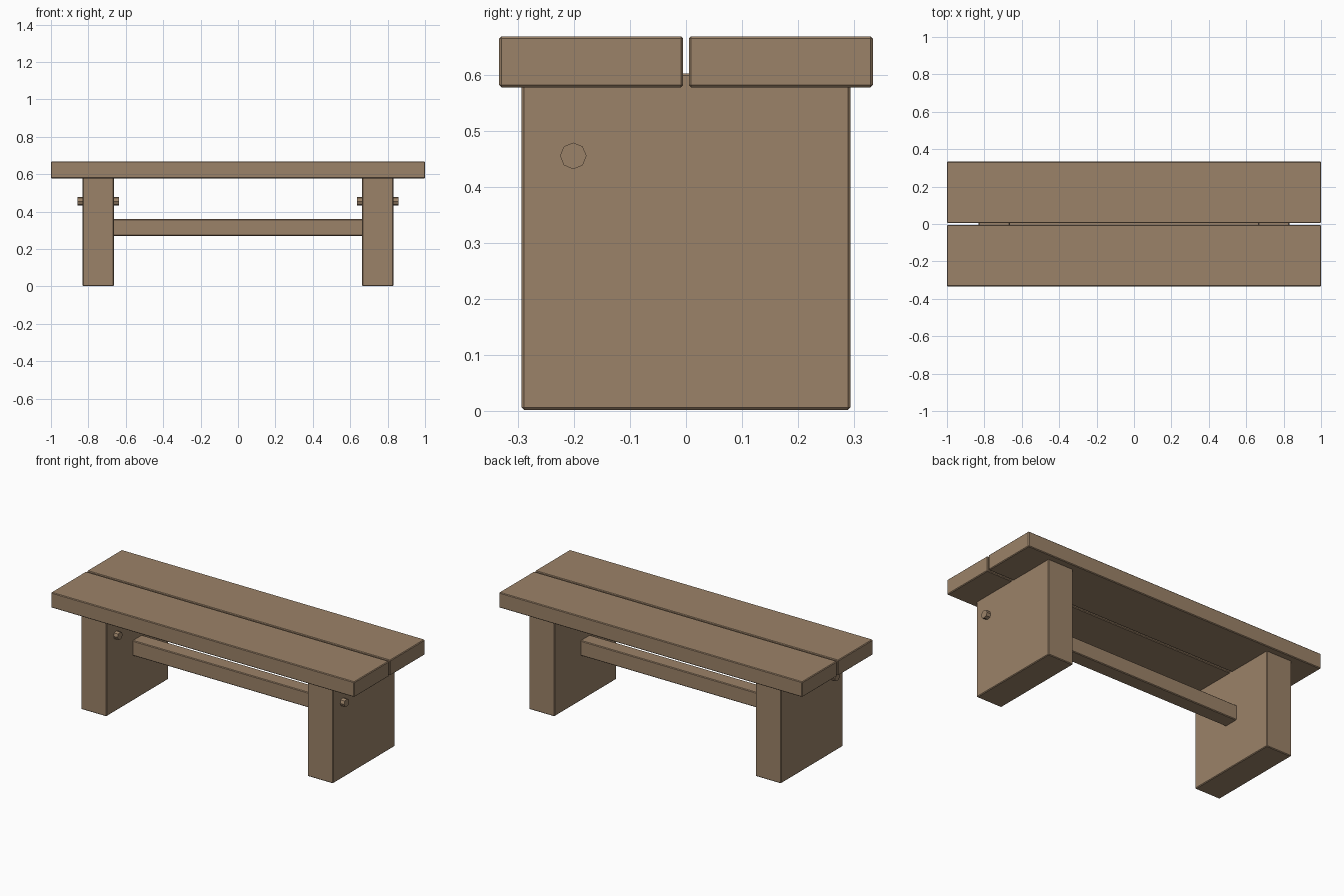
import bpy, bmesh, math
from mathutils import Matrix

if "Cube" in bpy.data.objects:
    bpy.data.objects.remove(bpy.data.objects["Cube"])

wood = bpy.data.materials.new("weathered wood")
wood.diffuse_color = (0.33, 0.225, 0.14, 1)
wood.use_nodes = True
wood.node_tree.nodes["Principled BSDF"].inputs["Base Color"].default_value = wood.diffuse_color


def finish(name, bm):
    mesh = bpy.data.meshes.new(name)
    bm.to_mesh(mesh)
    bm.free()
    mesh.materials.append(wood)
    obj = bpy.data.objects.new(name, mesh)
    bpy.context.collection.objects.link(obj)
    return obj


def beam(name, lo, hi, bevel=0.004):
    """Box from corner to corner with a small chamfer on every edge."""
    size = [b - a for a, b in zip(lo, hi)]
    mid = [(a + b) / 2 for a, b in zip(lo, hi)]
    bm = bmesh.new()
    bmesh.ops.create_cube(bm, size=1, matrix=Matrix.Translation(mid) @ Matrix.Diagonal((*size, 1)))
    bmesh.ops.bevel(bm, geom=bm.edges[:], offset=bevel, segments=1, affect='EDGES')
    return finish(name, bm)


def peg(name, x):
    """Eight-sided peg passing through a leg along x."""
    bm = bmesh.new()
    place = Matrix.Translation((x, -0.201, 0.455)) @ Matrix.Rotation(math.pi / 2, 4, 'Y')
    bmesh.ops.create_cone(bm, cap_ends=True, segments=8, radius1=0.0237,
                          radius2=0.0237, depth=0.22, matrix=place)
    return finish(name, bm)


# Seat planks with a narrow gap between them
beam("seat_plank_front", (-1, -0.333, 0.577), (1, -0.005, 0.668))
beam("seat_plank_back", (-1, 0.005, 0.577), (1, 0.333, 0.668))

# Slab legs, let slightly into the seat, each with a peg
for side, s in (("left", -1), ("right", 1)):
    x = s * 0.747
    beam(side + "_leg", (x - 0.084, -0.293, 0.002), (x + 0.084, 0.293, 0.602))
    peg(side + "_peg", x)

# Stretcher joining the legs
beam("stretcher", (-0.67, -0.044, 0.27), (0.67, 0.044, 0.36))
